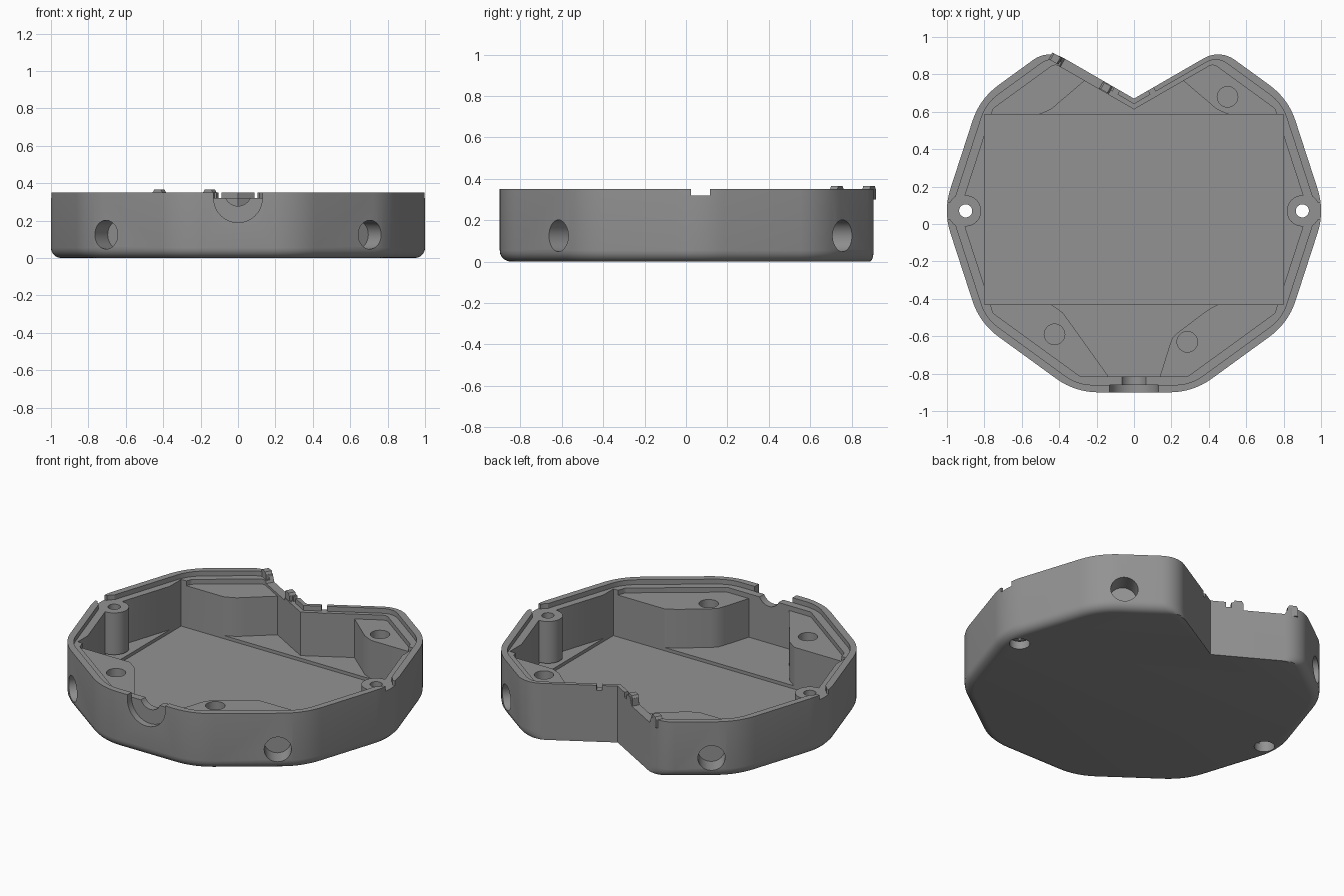
import bpy, bmesh, math
from mathutils import Vector, Matrix

if "Cube" in bpy.data.objects:
    bpy.data.objects.remove(bpy.data.objects["Cube"])

CY = 0.07                       # centre of the ten-sided outline
SIDES = [-90, -54, -18, 18, 54, 120, 60, 126, 162, 198, 234]
NOTCH = (5, 6)                  # the two sides forming the back notch

grey = bpy.data.materials.new("grey plastic")
grey.diffuse_color = (0.29, 0.29, 0.29, 1)
grey.use_nodes = True
grey.node_tree.nodes["Principled BSDF"].inputs["Base Color"].default_value = grey.diffuse_color


def outline(inset, notch_inset, r, r_peak, steps=8):
    """Ten-sided outline with a V notch, moved inward, corners rounded."""
    lines = []
    for i, a in enumerate(SIDES):
        n = Vector((math.cos(math.radians(a)), math.sin(math.radians(a))))
        lines.append((n, 0.52 - notch_inset if i in NOTCH else 0.97 - inset))
    pts = []
    for i, (n2, d2) in enumerate(lines):
        n1, d1 = lines[i - 1]
        det = n1.x * n2.y - n1.y * n2.x
        corner = Vector(((d1 * n2.y - d2 * n1.y) / det, (n1.x * d2 - n2.x * d1) / det + CY))
        rad = r_peak if i in (5, 7) else r
        if det < 0:
            pts.append(corner)
            continue
        bis = (n1 + n2).normalized()
        c = corner - bis * (rad / bis.dot(n1))
        a1 = math.atan2(n1.y, n1.x)
        turn = math.asin(det)
        for k in range(steps + 1):
            a = a1 + turn * k / steps
            pts.append(c + Vector((math.cos(a), math.sin(a))) * rad)
    return pts


def loft(name, rings):
    """Closed solid through equal rings given as (points, z)."""
    bm = bmesh.new()
    loops = [[bm.verts.new((p[0], p[1], z)) for p in pts] for pts, z in rings]
    for lo, hi in zip(loops, loops[1:]):
        for i in range(len(lo)):
            bm.faces.new((lo[i - 1], lo[i], hi[i], hi[i - 1]))
    bm.faces.new(loops[0])
    bm.faces.new(loops[-1])
    bmesh.ops.recalc_face_normals(bm, faces=bm.faces)
    me = bpy.data.meshes.new(name)
    bm.to_mesh(me)
    bm.free()
    ob = bpy.data.objects.new(name, me)
    bpy.context.collection.objects.link(ob)
    me.materials.append(grey)
    return ob


def prism(name, pts, z0, z1):
    return loft(name, [(pts, z0), (pts, z1)])


def box(name, x0, x1, y0, y1, z0, z1):
    return prism(name, [(x0, y0), (x1, y0), (x1, y1), (x0, y1)], z0, z1)


def cylinder(name, centre, axis, r, h, n=32):
    """Cylinder from centre along axis."""
    pts = [(r * math.cos(2 * math.pi * k / n), r * math.sin(2 * math.pi * k / n)) for k in range(n)]
    ob = prism(name, pts, 0, h)
    rot = Vector(axis).to_track_quat('Z', 'Y').to_matrix().to_4x4()
    ob.data.transform(Matrix.Translation(centre) @ rot)
    return ob


def combine(part, op='DIFFERENCE'):
    """Apply a boolean to the shell and remove the helper."""
    mod = shell.modifiers.new("combine", 'BOOLEAN')
    mod.operation, mod.solver, mod.object = op, 'EXACT', part
    bpy.context.view_layer.objects.active = shell
    bpy.ops.object.modifier_apply(modifier=mod.name)
    bpy.data.objects.remove(part)


def on_notch(ob, x):
    """Place a part, built along x, on the notch wall at the given x."""
    side = 1 if x > 0 else -1
    ob.data.transform(Matrix.Translation((x, 0.67 + abs(x) * math.tan(math.radians(30)), 0))
                      @ Matrix.Rotation(side * math.radians(30), 4, 'Z'))
    return ob


# Outer shell with a rounded bottom edge
rings = []
for k in range(6):
    a = math.radians(90 * k / 5)
    off = 0.055 * (1 - math.sin(a))
    rings.append((outline(off, 0, 0.38 - off, 0.15 - off), 0.055 * (1 - math.cos(a))))
rings.append((outline(0, 0, 0.38, 0.15), 0.35))
shell = loft("case_shell", rings)

# Hollow interior
combine(prism("cavity", outline(0.085, 0.05, 0.03, 0.04), 0.05, 1))

# Corner shelves
front_left = [(-0.8, -0.42), (-0.8, -0.5), (-0.3, -0.86), (-0.12, -0.86), (-0.14, -0.81),
              (-0.34, -0.53), (-0.38, -0.475), (-0.42, -0.445), (-0.46, -0.42)]
front_right = [(0.8, -0.42), (0.8, -0.5), (0.3, -0.86), (0.12, -0.86), (0.14, -0.81),
               (0.19, -0.65), (0.205, -0.61), (0.235, -0.58), (0.38, -0.47), (0.42, -0.445),
               (0.47, -0.42)]
back_right = [(0.8, 0.575), (0.8, 0.62), (0.44, 0.87), (0.25, 0.778), (0.4, 0.65),
              (0.44, 0.615), (0.49, 0.592), (0.54, 0.575)]
back_left = [(-x, y) for x, y in back_right]
for pts in (front_left, front_right, back_right, back_left):
    combine(prism("shelf", pts, 0.04, 0.29), 'UNION')

# Screw posts at both sides
for s in (-1, 1):
    combine(cylinder("post", (0.9 * s, CY, 0.04 + 0.02), (0, 0, 1), 0.083, 0.28), 'UNION')

# Rectangular floor pocket
combine(box("pocket", -0.8, 0.8, -0.43, 0.585, 0.03, 1))

# Stepped rim
combine(prism("rim_step", outline(0.04, 0.025, 0.25, 0.1), 0.32, 1))

for s in (-1, 1):
    # Rim clearance and screw holes at the posts
    combine(cylinder("rim_scallop", (0.9 * s, CY, 0.32), (0, 0, 1), 0.094, 0.5))
    xs = sorted((0.92 * s, 1.1 * s))
    combine(box("rim_gap", xs[0], xs[1], CY - 0.045, CY + 0.045, 0.32, 1))
    combine(cylinder("screw_hole", (0.9 * s, CY, -0.1), (0, 0, 1), 0.035, 1))
    combine(cylinder("screw_head_hole", (0.9 * s, CY, -0.1), (0, 0, 1), 0.058, 0.2))
    # Round blind holes in the slanted outer walls
    for t in (-1, 1):
        n = Vector((0.588 * s, 0.809 * t, 0))
        c = Vector((0.705 * s, CY + 0.686 * t, 0.125))
        combine(cylinder("side_hole", c + n * 0.1, -n, 0.077, 0.22))

# Blind holes in three shelves
for x, y in ((-0.425, -0.59), (0.285, -0.63), (0.5, 0.68)):
    combine(cylinder("shelf_hole", (x, y, 0.2), (0, 0, 1), 0.055, 0.5))

# Front cable opening with a round outer recess
combine(cylinder("front_recess", (0, -0.86, 0.32), (0, -1, 0), 0.13, 0.2, 48))
combine(box("front_slot", -0.13, 0.13, -1, -0.85, 0.32, 1))
combine(cylinder("front_opening", (0, -0.75, 0.35), (0, -1, 0), 0.072, 0.3))

# Lowered stretch of the left notch wall, with sloping ends
dip = loft("wall_dip", [([(-0.12, -0.08), (0.12, -0.08), (0.12, 0.08), (-0.12, 0.08)], 0.305),
                        ([(-0.15, -0.08), (0.15, -0.08), (0.15, 0.08), (-0.15, 0.08)], 0.37)])
combine(on_notch(dip, -0.265))

# Narrow slits through the notch wall
for x in (-0.09, 0.09):
    combine(on_notch(box("slit", -0.016, 0.016, -0.1, 0.05, 0.318, 1), x))

# Small raised catches on the notch wall
for i, x in enumerate((-0.408, -0.138)):
    catch = on_notch(box("wall_catch", -0.03, 0.03, -0.045, -0.004, 0.3, 0.352), x)
    tip = on_notch(loft("catch_tip", [
        ([(-0.03, -0.045), (0.03, -0.045), (0.03, -0.004), (-0.03, -0.004)], 0.35),
        ([(-0.02, -0.045), (0.02, -0.045), (0.02, -0.004), (-0.02, -0.004)], 0.366)]), x)
    catch.name, tip.name = f"wall_catch_{i + 1}", f"catch_tip_{i + 1}"

bpy.ops.object.select_all(action='DESELECT')
shell.select_set(True)
bpy.context.view_layer.objects.active = shell
bpy.ops.object.shade_smooth_by_angle(angle=math.radians(25))
